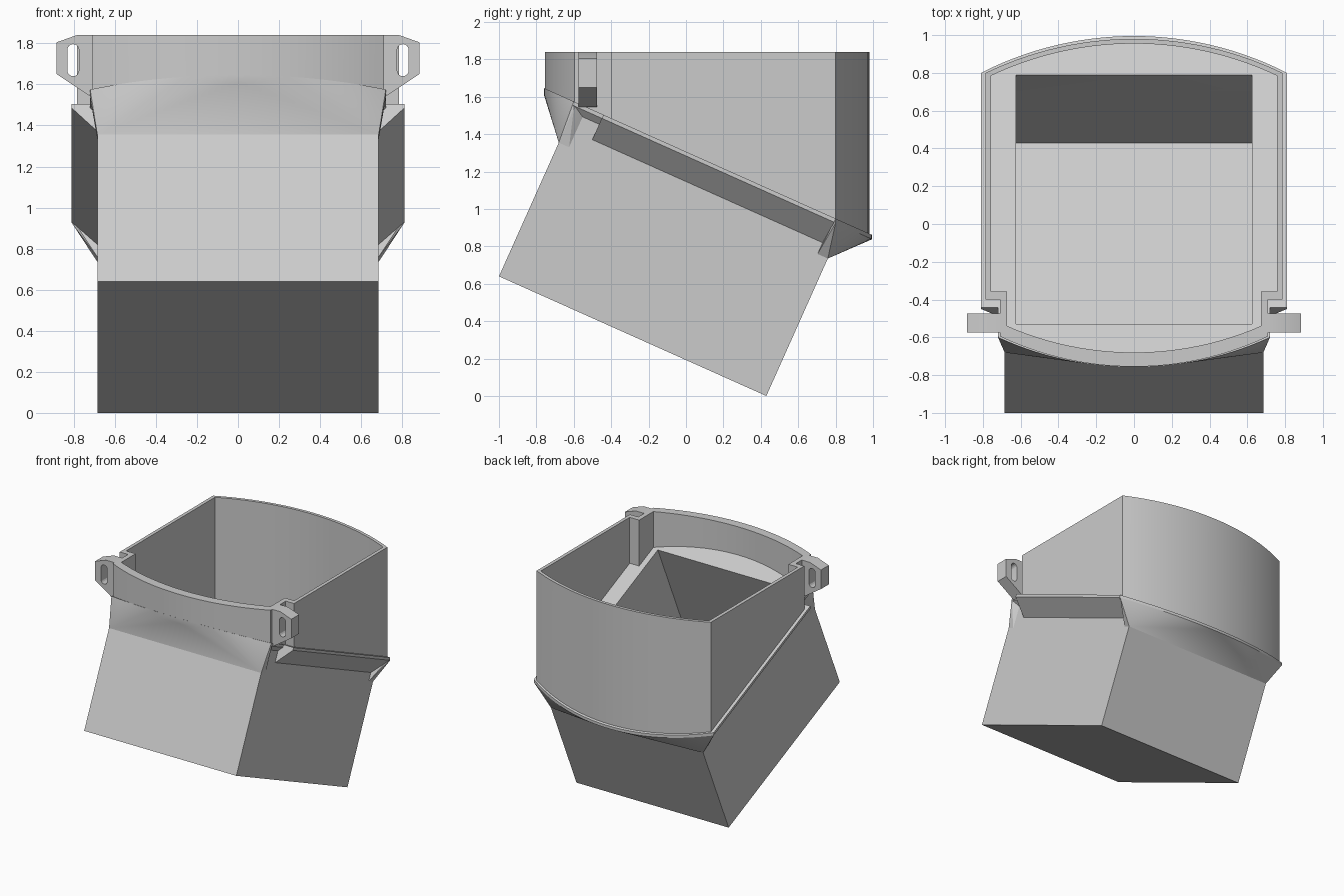
import bpy, bmesh
from math import sin, cos, pi, radians, sqrt
from mathutils import Vector

if "Cube" in bpy.data.objects:
    bpy.data.objects.remove(bpy.data.objects["Cube"])

grey = bpy.data.materials.new("plain grey")
grey.use_nodes = True
grey.diffuse_color = (0.6, 0.6, 0.6, 1)
grey.node_tree.nodes["Principled BSDF"].inputs["Base Color"].default_value = (0.6, 0.6, 0.6, 1)

TILT = radians(24.1)
C, S = cos(TILT), sin(TILT)
HW, LEN = 0.685, 1.566        # half width and length of the tilted box
WALL, FLOOR = 0.06, 0.13
TOP, RIM = 1.017, 0.996       # flange faces, measured up from the box bottom
HEIGHT = 1.84


def tilted(x, s, t):
    """Point in the tilted frame: s runs front to back, t away from the floor."""
    return Vector((x, -1 + s * C + t * S, 0.64 - s * S + t * C))


def on_plane(x, y, t):
    """Point above (x, y) lying on the tilted plane at level t."""
    return tilted(x, (y + 1 - t * S) / C, t)


def finish(bm, name):
    bmesh.ops.recalc_face_normals(bm, faces=bm.faces)
    mesh = bpy.data.meshes.new(name)
    bm.to_mesh(mesh)
    bm.free()
    mesh.materials.append(grey)
    obj = bpy.data.objects.new(name, mesh)
    bpy.context.collection.objects.link(obj)
    bpy.ops.object.select_all(action="DESELECT")
    obj.select_set(True)
    bpy.context.view_layer.objects.active = obj
    bpy.ops.object.shade_smooth_by_angle(angle=radians(20))
    return obj


def hull(name, points):
    bm = bmesh.new()
    verts = [bm.verts.new(p) for p in points]
    bmesh.ops.convex_hull(bm, input=verts)
    bmesh.ops.delete(bm, geom=[v for v in bm.verts if not v.link_faces], context="VERTS")
    bmesh.ops.dissolve_limit(bm, angle_limit=0.01, verts=bm.verts, edges=bm.edges)
    return finish(bm, name)


def skin(name, rings, closed):
    """Join rings of equal length; closed links last to first, otherwise ends are capped."""
    bm = bmesh.new()
    loops = [[bm.verts.new(p) for p in ring] for ring in rings]
    pairs = list(zip(loops, loops[1:]))
    if closed:
        pairs.append((loops[-1], loops[0]))
    else:
        bm.faces.new(loops[0])
        bm.faces.new(loops[-1])
    n = len(loops[0])
    for a, b in pairs:
        for i in range(n):
            j = (i + 1) % n
            bm.faces.new((a[i], a[j], b[j], b[i]))
    return finish(bm, name)


def arc(half, y_end, y_mid, n=28):
    """Shallow circular arc from +half to -half, bulging to y_mid."""
    h = abs(y_mid - y_end)
    r = (half * half + h * h) / (2 * h)
    sign = 1 if y_mid > y_end else -1
    xs = [half * (1 - 2 * i / n) for i in range(n + 1)]
    return [(x, y_mid - sign * (r - sqrt(r * r - x * x))) for x in xs]


# Tilted open box
def rect(inset, t):
    w, a, b = HW - inset, inset, LEN - inset
    return [tilted(*p, t) for p in ((w, a), (w, b), (-w, b), (-w, a))]


skin("tilted_box", [rect(0, 0), rect(0, 1.01), rect(WALL, 1.01), rect(WALL, FLOOR)], False)


# Upright collar with stepped front corners, cut off along the tilted plane
def outline(side, back, back_mid, step_y, neck, front, front_mid):
    return (arc(side, back, back_mid) + [(-side, step_y), (-neck, step_y)]
            + arc(neck, front, front_mid)[::-1] + [(neck, step_y), (side, step_y)])


outer = outline(0.785, 0.8, 0.98, -0.4, 0.71, -0.595, -0.755)
inner = outline(0.757, 0.785, 0.955, -0.357, 0.672, -0.54, -0.68)
skin("upper_collar", [
    [Vector((x, y, HEIGHT)) for x, y in outer],
    [on_plane(x, y, 1.005) for x, y in outer],
    [on_plane(x, y, 1.005) for x, y in inner],
    [Vector((x, y, HEIGHT)) for x, y in inner]], True)

# Flange flares at the front and back, from a straight box edge to a curve
for name, curve, edge, back_s, low, rim in (
        ("front_flare", arc(0.72, -0.6, -0.758), 0, WALL, 0.783, 0.98),
        ("back_flare", arc(0.81, 0.8, 0.995), LEN, LEN - WALL, 0.805, RIM)):
    pts = [on_plane(x, y, t) for x, y in curve for t in (rim, TOP)]
    pts += [tilted(sx * HW, s, t) for sx in (-1, 1)
            for s, t in ((edge, low), (back_s, low), (back_s, TOP))]
    hull(name, pts)

# Slanted flange sides, with a narrower neck near the front
for sx, label in ((1, "left"), (-1, "right")):
    for part, reach, s0, s1 in (("flange", 0.81, 0.157, 1.517), ("neck", 0.72, -0.012, 0.16)):
        drop = reach - HW
        section = [(HW - WALL, TOP), (reach, TOP), (reach, RIM),
                   (HW, RIM - drop), (HW - WALL, RIM - drop)]
        hull(f"{label}_{part}", [tilted(sx * x, s, t) for x, t in section for s in (s0, s1)])

# Slotted side lugs
for sx, label in ((1, "left"), (-1, "right")):
    profile = [(0.7, 1.84), (0.785, 1.84), (0.883, 1.805), (0.883, 1.65), (0.725, 1.545), (0.7, 1.545)]
    slot = []
    for z, start in ((1.768, 0), (1.668, pi)):
        slot += [(0.803 + 0.028 * cos(start + pi * k / 8), z + 0.028 * sin(start + pi * k / 8))
                 for k in range(9)]
    bm = bmesh.new()
    edges = []
    for loop in (profile, slot):
        vs = [bm.verts.new((sx * x, -0.575, z)) for x, z in loop]
        edges += [bm.edges.new((vs[i - 1], vs[i])) for i in range(len(vs))]
    bmesh.ops.triangle_fill(bm, edges=edges, use_beauty=True)
    made = bmesh.ops.extrude_face_region(bm, geom=bm.faces[:], use_keep_orig=True)
    moved = [v for v in made["geom"] if isinstance(v, bmesh.types.BMVert)]
    bmesh.ops.translate(bm, verts=moved, vec=(0, 0.1, 0))
    finish(bm, f"{label}_lug")
